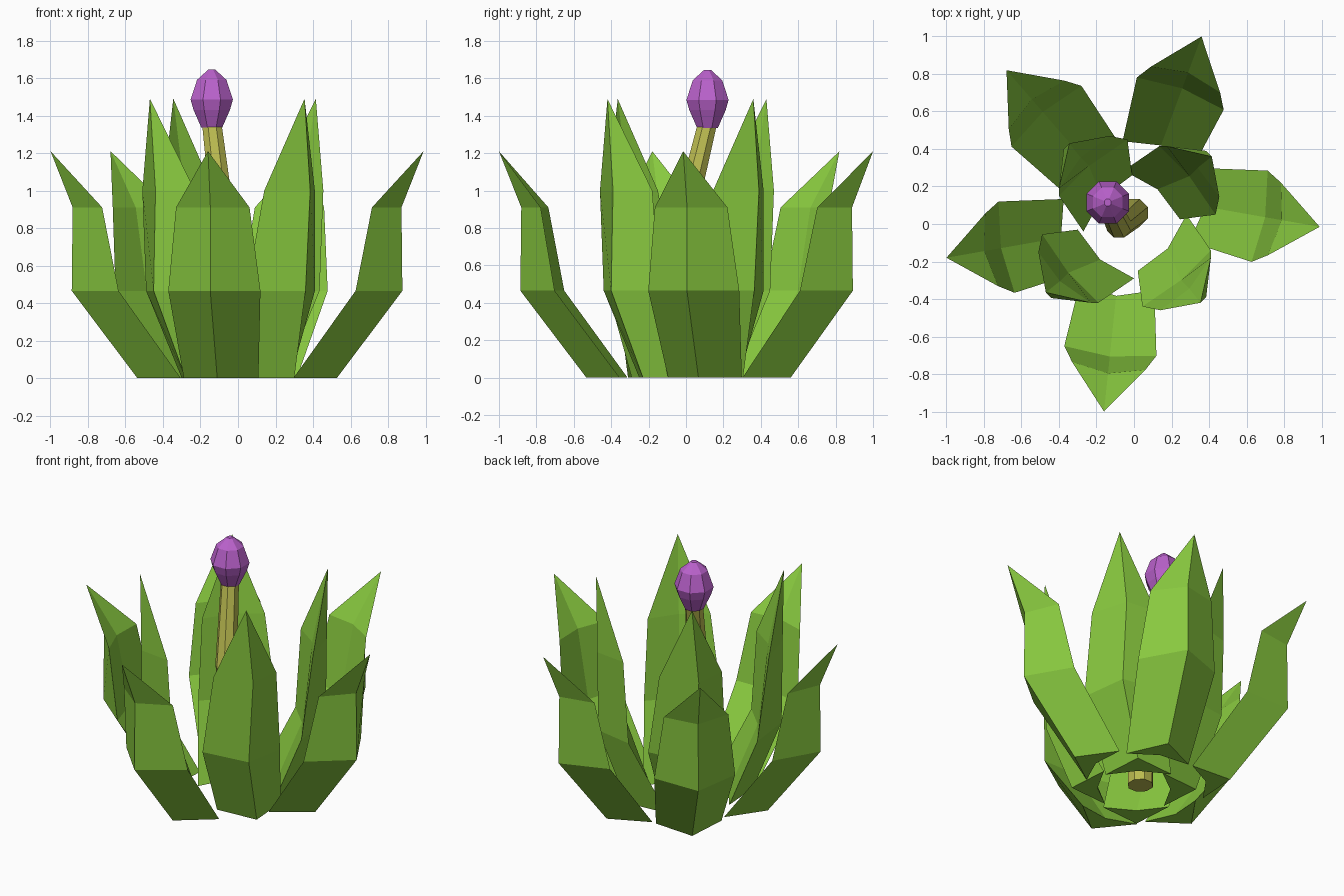
import bpy, bmesh
from math import radians, cos, sin, pi
from mathutils import Vector, Matrix

if "Cube" in bpy.data.objects:
    bpy.data.objects.remove(bpy.data.objects["Cube"])


def material(name, rgb):
    m = bpy.data.materials.new(name)
    m.diffuse_color = (*rgb, 1)
    m.use_nodes = True
    m.node_tree.nodes["Principled BSDF"].inputs["Base Color"].default_value = m.diffuse_color
    return m


GREEN = material("leaf_green", (0.25, 0.59, 0.05))
YELLOW = material("stem_yellow", (0.50, 0.50, 0.08))
PURPLE = material("bud_purple", (0.49, 0.12, 0.60))


def loft(name, rings, mat, tip=None, matrix=Matrix()):
    """Flat-faced skin through equal-sized rings, capped or closed to a tip."""
    bm = bmesh.new()
    rows = [[bm.verts.new(p) for p in ring] for ring in rings]
    n = len(rows[0])
    for a, b in zip(rows, rows[1:]):
        for i in range(n):
            j = (i + 1) % n
            bm.faces.new((a[i], a[j], b[j], b[i]))
    bm.faces.new(rows[0][::-1])
    if tip:
        t = bm.verts.new(tip)
        for i in range(n):
            bm.faces.new((rows[-1][i], rows[-1][(i + 1) % n], t))
    else:
        bm.faces.new(rows[-1])
    bmesh.ops.recalc_face_normals(bm, faces=bm.faces)
    bm.transform(matrix)
    mesh = bpy.data.meshes.new(name)
    bm.to_mesh(mesh)
    bm.free()
    mesh.materials.append(mat)
    ob = bpy.data.objects.new(name, mesh)
    bpy.context.collection.objects.link(ob)
    return ob


def place(x, y, deg):
    return Matrix.Translation((x, y, 0)) @ Matrix.Rotation(radians(deg), 4, 'Z')


def ring(cx, cy, z, r, n=8):
    return [(cx + r * cos(2 * pi * (i + .5) / n), cy + r * sin(2 * pi * (i + .5) / n), z)
            for i in range(n)]


# outer leaves: tip at local origin, facing +x; (z, edge, half width, ridge, inner)
sections = [(0, -0.67, 0.20, -0.47, -0.62),
            (0.465, -0.325, 0.247, -0.115, -0.295),
            (0.91, -0.245, 0.197, -0.12, -0.205)]
outer = [[(e, -w, z), (o, 0, z), (e, w, z), (i, 0, z)] for z, e, w, o, i in sections]
for k, (x, y, deg) in enumerate([(0.99, -0.015, -10), (0.36, 1.0, 69.6), (-0.68, 0.82, 131),
                                 (-1.0, -0.18, 190), (-0.16, -1.0, 264)]):
    loft(f"outer_leaf_{k + 1}", outer, GREEN, (0, 0, 1.21), place(x, y, deg))

# inner leaves: one slightly twisted leaf, repeated by quarter turns
inner = [[(-0.27, -0.04, 0), (-0.29, 0.24, 0), (-0.01, 0.26, 0), (-0.17, 0.14, 0)],
         [(-0.40, 0.15, .465), (-0.35, 0.41, .465), (-0.035, 0.45, .465), (-0.24, 0.31, .465)],
         [(-0.40, 0.19, 1.0), (-0.375, 0.40, 1.0), (-0.13, 0.47, 1.0), (-0.285, 0.355, 1.0)]]
for k, (x, y, deg) in enumerate([(0, 0, 0), (-0.04, -0.02, 90), (0.01, 0.01, 180),
                                 (-0.015, 0.015, 270)]):
    loft(f"inner_leaf_{k + 1}", inner, GREEN, (-0.345, 0.43, 1.49), place(x, y, deg))

# bent stem
loft("stem", [ring(0.0, 0.06, 0, 0.08), ring(-0.08, -0.01, 0.85, 0.068),
              ring(-0.14, 0.115, 1.36, 0.056)], YELLOW)

# flower bud
loft("bud", [ring(-0.14, 0.115, z, r) for z, r in
             [(1.335, 0.06), (1.43, 0.105), (1.485, 0.122), (1.59, 0.085), (1.645, 0.02)]], PURPLE)
